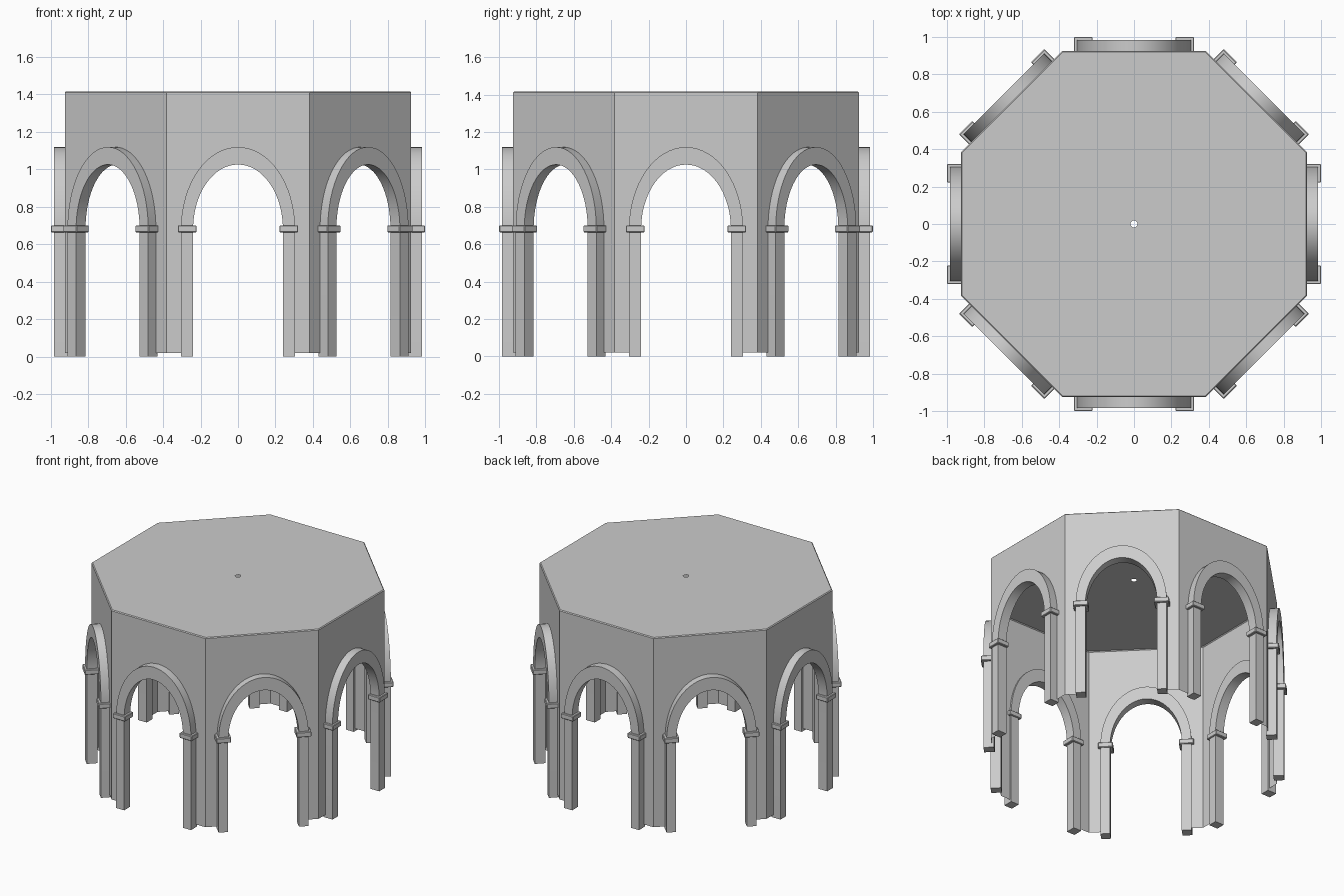
import bpy, bmesh
from math import pi, sin, cos, tan
from mathutils import Matrix, Vector

if "Cube" in bpy.data.objects:
    bpy.data.objects.remove(bpy.data.objects["Cube"])

APO = 0.925                 # centre to wall face
TAN = tan(pi / 8)
HALF = APO * TAN            # half a wall's width
SPRING, STRETCH, SEG = 0.68, 1.44, 32
WALL_TOP, TOP, WALL_BOTTOM = 1.41, 1.416, 0.02


def make_object(name, bm, smooth=True):
    mesh = bpy.data.meshes.new(name)
    bm.to_mesh(mesh)
    bm.free()
    ob = bpy.data.objects.new(name, mesh)
    bpy.context.collection.objects.link(ob)
    bpy.ops.object.select_all(action='DESELECT')
    ob.select_set(True)
    bpy.context.view_layer.objects.active = ob
    if smooth:
        bpy.ops.object.shade_smooth_by_angle(angle=pi / 6)
    return ob


def arc(r):
    """Stretched half-round arch from left to right as (x, z)."""
    return [(-r * cos(pi * i / SEG), SPRING + STRETCH * r * sin(pi * i / SEG))
            for i in range(SEG + 1)]


def side(k):
    return Matrix.Rotation(k * pi / 4, 4, 'Z')


# Octagonal shell: thin walls with arched openings, flat roof with a tiny hole
bm = bmesh.new()


def face(rot, pts):
    bm.faces.new([bm.verts.new(rot @ Vector(p)) for p in pts])


opening = arc(0.27)
for k in range(8):
    rot = side(k)

    def panel(pts):
        face(rot, [(x, -APO, z) for x, z in pts])

    panel([(-HALF, WALL_BOTTOM), (-0.27, WALL_BOTTOM), opening[0],
           (-0.27, WALL_TOP), (-HALF, WALL_TOP)])
    panel([(0.27, WALL_BOTTOM), (HALF, WALL_BOTTOM), (HALF, WALL_TOP),
           (0.27, WALL_TOP), opening[-1]])
    for a, b in zip(opening, opening[1:]):
        panel([a, b, (b[0], WALL_TOP), (a[0], WALL_TOP)])
    rings = [(APO, WALL_TOP), (APO - 0.006, TOP), (0.018, TOP)]
    for (a, z0), (b, z1) in zip(rings, rings[1:]):
        face(rot, [(-a * TAN, -a, z0), (a * TAN, -a, z0),
                   (b * TAN, -b, z1), (-b * TAN, -b, z1)])
bmesh.ops.remove_doubles(bm, verts=bm.verts, dist=1e-5)
make_object("octagon_shell", bm)


# Arch trim with its two posts, one continuous band
def arch_trim(name, rot):
    bm = bmesh.new()
    outline = [[(-r, 0)] + arc(r) + [(r, 0)] for r in (0.305, 0.24)]
    loops = [[bm.verts.new(rot @ Vector((x, y, z))) for x, z in outline[i]]
             for i, y in ((0, -0.983), (1, -0.983), (1, -0.912), (0, -0.912))]
    for i in range(4):
        a, b = loops[i], loops[(i + 1) % 4]
        for j in range(len(a) - 1):
            bm.faces.new((a[j], b[j], b[j + 1], a[j + 1]))
    for e in (0, -1):
        bm.faces.new([l[e] for l in loops])
    bmesh.ops.recalc_face_normals(bm, faces=bm.faces)
    make_object(name, bm)


# Pair of small blocks where the arch meets its posts
def imposts(name, rot):
    bm = bmesh.new()
    for s in (-1, 1):
        m = (rot @ Matrix.Translation((s * 0.2715, -0.951, 0.682))
             @ Matrix.Diagonal((0.1, 0.096, 0.037, 1)))
        bmesh.ops.create_cube(bm, size=1, matrix=m)
    bmesh.ops.bevel(bm, geom=bm.edges[:], offset=0.004, segments=1,
                    affect='EDGES')
    make_object(name, bm)


for k in range(8):
    arch_trim(f"arch_trim_{k + 1}", side(k))
    imposts(f"impost_blocks_{k + 1}", side(k))
